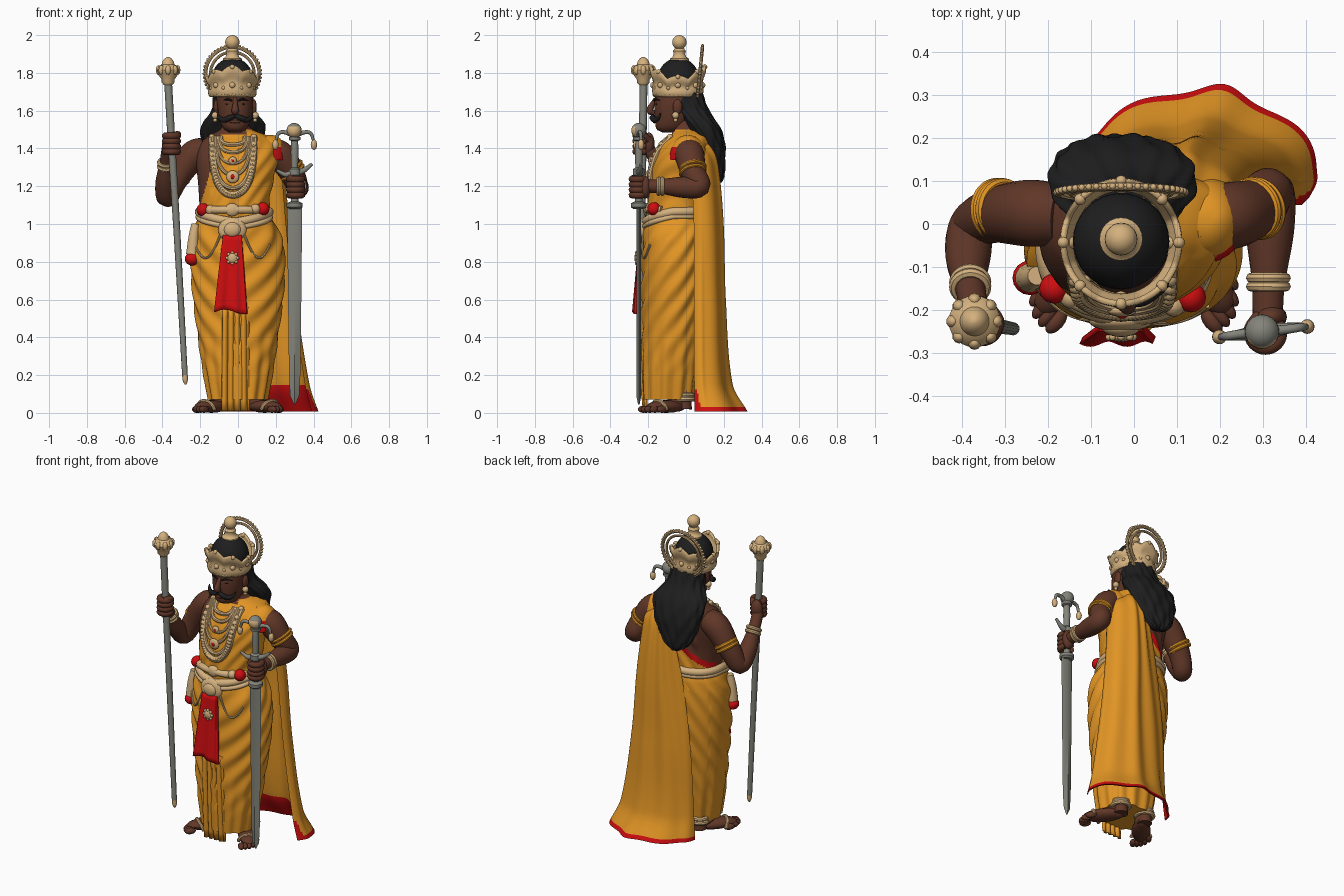
import bpy, bmesh, math
from math import sin, cos, pi, copysign
from mathutils import Vector, Matrix, Euler

if "Cube" in bpy.data.objects:
    bpy.data.objects.remove(bpy.data.objects["Cube"])

def mat(name, *c):
    m = bpy.data.materials.new(name)
    m.diffuse_color = (*c, 1)
    m.use_nodes = True
    m.node_tree.nodes["Principled BSDF"].inputs["Base Color"].default_value = m.diffuse_color
    return m
SKIN, ORANGE, RED = mat("brown skin", .118, .038, .021), mat("orange cloth", .76, .30, .018), mat("red cloth", .62, .004, .005)
GOLD, BLACK, STEEL = mat("pale gold", .66, .44, .21), mat("black hair", .013, .013, .014), mat("grey steel", .23, .23, .2)

def finish(name, bm, mats, rule=None, us=None):
    bmesh.ops.recalc_face_normals(bm, faces=bm.faces)
    me = bpy.data.meshes.new(name)
    if rule:
        for i, f in enumerate(bm.faces):
            f.material_index = rule(f.calc_center_median(), f.normal, us[i] if i < len(us) else 0)
    bm.to_mesh(me); bm.free()
    for m in (mats if isinstance(mats, list) else [mats]):
        me.materials.append(m)
    ob = bpy.data.objects.new(name, me)
    bpy.context.collection.objects.link(ob)
    return ob

def grid(name, fn, nu, nv, mats, closed=True, caps=True, rule=None, solid=0):
    bm = bmesh.new()
    us, cols = [], nu if closed else nu + 1
    V = [[bm.verts.new(fn(i / nu, j / nv)) for i in range(cols)] for j in range(nv + 1)]
    for j in range(nv):
        for i in range(nu):
            k = (i + 1) % cols
            bm.faces.new((V[j][i], V[j][k], V[j + 1][k], V[j + 1][i]))
            us.append((i + .5) / nu)
    if closed and caps:
        bm.faces.new(V[0][::-1]); bm.faces.new(V[-1])
    ob = finish(name, bm, mats, rule, us)
    if solid:
        md = ob.modifiers.new("thickness", 'SOLIDIFY'); md.thickness = solid; md.offset = 0
    return ob

def at(rows, k):
    """Smooth interpolation of rows keyed by their first value."""
    k = min(max(k, rows[0][0]), rows[-1][0])
    n, i = len(rows), 0
    while i < n - 2 and rows[i + 1][0] < k:
        i += 1
    p, q = rows[i], rows[i + 1]
    h = q[0] - p[0]; t = (k - p[0]) / h
    def slope(j, c):
        a, b = rows[max(j - 1, 0)], rows[min(j + 1, n - 1)]
        return (b[c] - a[c]) / (b[0] - a[0])
    return [p[c] * (2*t**3 - 3*t*t + 1) + q[c] * (3*t*t - 2*t**3) + h * slope(i, c) * (t**3 - 2*t*t + t)
            + h * slope(i + 1, c) * (t**3 - t*t) for c in range(1, len(p))]

def loft(name, rows, mats, n=72, m=40, ripple=lambda a, z: 0, e=.9, rule=None):
    sp = lambda t: copysign(abs(t) ** e, t)
    def f(u, v):
        a, z = 2 * pi * u, rows[0][0] + v * (rows[-1][0] - rows[0][0])
        cx, cy, rx, ry = at(rows, z)
        d = ripple(a, z)
        return (cx + (rx + d) * sp(sin(a)), cy - (ry + d) * sp(cos(a)), z)
    return grid(name, f, n, m, mats, rule=rule)

def front(rows, x, z, off=0, e=.9):
    cx, cy, rx, ry = at(rows, z)
    return Vector((x, cy - ry * max(.03, 1 - abs((x - cx) / rx) ** (2 / e)) ** (e / 2) - off, z))

def lathe(name, prof, x, y, m, n=24):
    f = lambda u, v: (x + prof[round(v * (len(prof) - 1))][1] * sin(2*pi*u), y + prof[round(v * (len(prof) - 1))][1] * cos(2*pi*u), prof[round(v * (len(prof) - 1))][0])
    return grid(name, f, n, len(prof) - 1, m)

def balls(name, items, m, rot=(0, 0, 0), seg=16):
    bm = bmesh.new()
    for c, r in items:
        r = r if isinstance(r, tuple) else (r, r, r)
        M = Matrix.Translation(c) @ Euler(rot).to_matrix().to_4x4() @ Matrix.Diagonal((*r, 1))
        bmesh.ops.create_uvsphere(bm, u_segments=seg, v_segments=max(6, seg // 2), radius=1, matrix=M)
    return finish(name, bm, m)

def tube(name, pts, radii, m, sides=12, closed=False, sub=6):
    if not isinstance(radii, (list, tuple)):
        radii = [radii] * len(pts)
    rows = [(i, *p, r) for i, (p, r) in enumerate(zip(pts, radii))]
    if closed:
        rows.append((len(pts), *pts[0], radii[0]))
    N = (len(rows) - 1) * sub
    S = [at(rows, i / sub) for i in range(N + 1)]
    P, F, nrm = [Vector(s[:3]) for s in S], [], None
    for i in range(N + 1):
        t = (P[min(i + 1, N)] - P[max(i - 1, 0)]).normalized()
        nrm = t.orthogonal().normalized() if nrm is None else (nrm - t * nrm.dot(t)).normalized()
        F.append((nrm, t.cross(nrm)))
    def f(u, v):
        i = round(v * N)
        return P[i] + S[i][3] * (F[i][0] * cos(2*pi*u) + F[i][1] * sin(2*pi*u))
    return grid(name, f, sides, N, m, caps=not closed)

def ring_pts(c, axis, r, n=24):
    q = Vector(axis).to_track_quat('Z', 'Y')
    return [Vector(c) + q @ Vector((r * cos(2*pi*i/n), r * sin(2*pi*i/n), 0)) for i in range(n)]

def ring(name, c, axis, r, tr, m):
    return tube(name, ring_pts(c, axis, r), tr, m, 8, True, 2)

# torso: bare right shoulder, wrapped cloth elsewhere
TORSO = [(.95, -.02, -.05, .2, .165), (1.07, -.02, -.05, .185, .155), (1.2, -.015, -.045, .195, .152), (1.33, -.005, -.025, .215, .152),
         (1.42, 0, .005, .205, .135), (1.47, 0, .025, .15, .105), (1.5, -.01, .01, .085, .08), (1.56, -.015, -.03, .06, .065)]
def torso_rule(c, n, u):
    if c.x > .045 and c.z < 1.5: return 1
    if c.y > -.02:
        line = 1.2625 + .75 * c.x
        return 0 if c.z > line else (2 if c.z > line - .04 else 1)
    return 1 if c.x > -.2 + .3 * (c.z - 1.1) and c.z < 1.475 else 0
loft("torso", TORSO, [SKIN, ORANGE, RED], 112, 70, lambda a, z: .004 * sin(50 * (z - .3 * sin(a))) * (z < 1.45 and sin(a) > -.6), rule=torso_rule)

# lower wrap with draped folds
WRAP = [(.07, 0, -.09, .155, .14), (.2, 0, -.085, .18, .15), (.4, 0, -.075, .21, .162), (.7, 0, -.06, .243, .175),
        (.9, -.005, -.055, .242, .175), (1, -.015, -.05, .21, .165), (1.04, -.02, -.05, .188, .155)]
def folds(a, z):
    b = min(a, 2 * pi - a)
    w = min(1, max(0, (z - .15) / .4)) * min(1, (1.04 - z) / .1)
    return w * .007 * sin(42 * (z - .16 * b - .03 * b * b)) * (1 if b < 2.2 else .5) + .006 * cos(13 * a) * min(1, max(0, (.5 - z) / .3))
loft("lower_wrap", WRAP, ORANGE, 144, 80, folds)
grid("front_pleats", lambda u, v: (-.012 + (u - .5) * (.13 + .01 * v), -.235 - .007 * sin(u * 8 * pi) + .02 * v * v, .56 - .55 * v),
     48, 10, ORANGE, False, solid=.015)

# long cape falling from the left shoulder, red hem and lining edge
CAPE = [(.008, -.145, .115, -.07, .235, .13, .315, .28, .29, .425, .16, .40, .05), (.15, -.135, .11, -.06, .185, .1, .235, .24, .225, .37, .13, .365, .05),
        (.6, -.115, .12, -.03, .175, .1, .2, .2, .195, .3, .12, .3, .05), (1, -.065, .125, .02, .17, .1, .19, .18, .185, .27, .11, .26, .05),
        (1.3, 0, .13, .05, .155, .1, .165, .16, .16, .24, .09, .235, .03), (1.42, .03, .11, .07, .13, .11, .135, .16, .125, .225, .07, .22, 0),
        (1.5, .04, .04, .07, .05, .1, .05, .13, .04, .16, .02, .16, -.02)]
def cape(u, v):
    t, inner = (2 * u, 0) if u < .5 else (2 - 2 * u, 1)
    z = 1.5 - 1.492 * v ** 1.1 if v < 1 else .008
    r = at(CAPE, z)
    p = Vector(at([(i / 5, r[2*i], r[2*i+1]) for i in range(6)], t))
    d = (p - Vector((.12, -.1))).normalized()
    p += d * ((.004 + .005 * v) * sin(t * 9 * pi) - .012 * inner)
    drop = .5 * max(0, p.x - .08) * min(1, max(0, (z - 1.3) / .15))
    return (p.x, p.y, z - drop)
def cape_rule(c, n, u):
    if u > .5: return int(c.z < .15)
    return int(c.z < .042 or (u - .47) / .03 > c.z / .14)
grid("cape", cape, 140, 70, [ORANGE, RED], rule=cape_rule)
grid("shoulder_drape", lambda u, v: (.165 + (.02 + .075 * sin(v * pi / 2)) * sin(2*pi*u), .01 + .1 * sin(v * pi / 2 + .05) * cos(2*pi*u), 1.34 + .13 * cos(v * pi / 2)),
     40, 20, [ORANGE, RED], rule=lambda c, n, u: int(c.z < 1.405 and c.x > .185 and c.y < .05))

# head and face
HEAD = [(1.485, -.015, -.085, .03, .04), (1.5, -.015, -.085, .058, .07), (1.55, -.015, -.07, .082, .093),
        (1.62, -.015, -.06, .094, .108), (1.7, -.018, -.05, .098, .11), (1.78, -.02, -.045, .09, .1)]
loft("head", HEAD, SKIN, 48, 24)
tube("nose", [(-.015, -.16, 1.665), (-.015, -.18, 1.63), (-.015, -.19, 1.6), (-.015, -.165, 1.585)], [.01, .014, .02, .012], SKIN)
tube("lips", [(-.045, -.155, 1.54), (-.015, -.167, 1.542), (.015, -.155, 1.54)], [.004, .009, .004], SKIN)
for s, side in ((-1, "right"), (1, "left")):
    X = lambda d: -.015 + s * d
    tube(side + "_moustache", [(X(.003), -.175, 1.572), (X(.03), -.178, 1.562), (X(.06), -.162, 1.55), (X(.085), -.145, 1.565), (X(.093), -.135, 1.585)],
         [.01, .015, .014, .009, .003], BLACK, 10)
    tube(side + "_brow", [(X(.015), -.166, 1.652), (X(.04), -.162, 1.661), (X(.07), -.133, 1.652)], [.005, .006, .003], BLACK, 8)
    balls(side + "_eye", [((X(.038), -.152, 1.635), (.014, .01, .006))], BLACK)
    balls(side + "_ear", [((X(.1), -.045, 1.62), (.014, .025, .04))], SKIN)
    balls(side + "_earring", [((X(.106), -.055, 1.575), .019), ((X(.106), -.055, 1.55), .011)], GOLD)

# hair
HAIR = [(1.22, -.045, .17, .02, .015), (1.25, -.045, .16, .07, .04), (1.32, -.04, .145, .12, .06), (1.42, -.03, .13, .155, .075),
        (1.52, -.025, .09, .168, .085), (1.6, -.025, .035, .115, .085), (1.7, -.025, -.005, .1, .09)]
loft("long_hair", HAIR, BLACK, 96, 36, lambda a, z: .003 * sin(14 * a + 25 * z) + .003 * sin(9 * a - 40 * z))
balls("hair_dome", [((-.03, -.04, 1.76), (.112, .112, .12))], BLACK, seg=32)

# crown, topknot and halo
rim = lambda a: .085 + .055 * cos(a) ** 2 + .025 * abs(cos(4 * a))
def crown(u, v):
    a = 2 * pi * u
    r = .113 + .02 * v + .005 * sin(v * 3 * pi)
    return (-.03 + r * sin(a), -.043 - (r + .008) * cos(a), 1.675 + v * rim(a))
grid("crown", crown, 96, 14, GOLD, caps=False, solid=.014)
around = lambda n, r, z, o=0: [(-.03 + r * sin(2*pi*(i+o)/n), -.043 - (r + .008) * cos(2*pi*(i+o)/n), z) for i in range(n)]
balls("crown_beads", [(p, .009) for p in around(36, .118, 1.685)], GOLD, seg=8)
balls("crown_bosses", [(p, .017) for p in around(8, .121, 1.735)] + [(p, .011) for p in around(8, .121, 1.72, .5)], GOLD, seg=10)
balls("crown_peaks", [(crown(i / 8, .95), .014) for i in range(8)], GOLD, seg=10)
lathe("topknot_base", [(1.85, .05), (1.875, .05), (1.885, .036), (1.9, .03), (1.915, .034), (1.93, .025)], -.03, -.035, GOLD)
balls("topknot", [((-.03, -.035, 1.962), .038)], GOLD, seg=24)
HC, HA = (-.03, .073, 1.795), (0, 1, -.1)
ring("halo_outer", HC, HA, .142, .009, GOLD)
ring("halo_inner", HC, HA, .116, .008, GOLD)
balls("halo_beads", [(p, .008) for p in ring_pts(HC, HA, .15, 48)], GOLD, seg=8)

# necklaces
def loop(w, d, n=21, cx=-.027, off=.004):
    return [front(TORSO, cx - w * cos(pi * i / (n - 1)) * (1 - .15 * cos(pi * i / (n - 1)) ** 2), 1.46 - d * sin(pi * i / (n - 1)) ** .8, off) for i in range(n)]
for i, (w, d, r) in enumerate([(.075, .04, .012), (.085, .08, .011), (.095, .14, .009), (.105, .2, .01), (.12, .27, .012), (.135, .31, .015)]):
    tube("necklace_%d" % i, loop(w, d), r, GOLD, 8, sub=2)
balls("garland_beads", [(p, .017) for p in loop(.13, .305, 41, off=.008)], GOLD, seg=8)
for i, (z, r) in enumerate([(1.335, .022), (1.25, .034)]):
    balls("pendant_%d" % i, [(front(TORSO, -.028, z, .01), (r, .014, r))], GOLD)
    balls("pendant_gem_%d" % i, [(front(TORSO, -.028, z, .022), (r * .35, .006, r * .35))], RED, seg=10)

# belts, buckle, loincloth, hanging ornaments
def belt(name, z0, rise, r, off, n=48, span=pi):
    pts = []
    for i in range(n):
        a = -span + 2 * span * i / (n if span == pi else n - 1)
        z = z0 + rise * min(1, abs(a) / 1.5)
        cx, cy, rx, ry = at(WRAP if z < 1.04 else TORSO, z)
        pts.append((cx + (rx + off) * copysign(abs(sin(a)) ** .9, a), cy - (ry + off) * copysign(abs(cos(a)) ** .9, cos(a)), z))
    tube(name, pts, r, GOLD, 10, span == pi, 2)
belt("upper_belt", 1.075, 0, .021, .0, 20, 1.1)
belt("lower_belt", 1.01, .055, .024, .0)
belt("belt_cord", .98, .06, .014, .004)
balls("buckle", [((-.03, -.225, .97), (.075, .025, .065)), ((-.03, -.24, .97), (.045, .022, .04)), ((-.03, -.205, 1.075), (.04, .022, .035))], GOLD, seg=24)
balls("belt_pompoms", [((-.185, -.15, 1.075), .035), ((.132, -.17, 1.08), .035)], RED)
balls("pompom_caps", [((-.145, -.17, 1.075), .027), ((.092, -.188, 1.08), .027)], GOLD)
grid("loincloth", lambda u, v: (-.03 - .008 * v + (u - .5) * (.1 + .07 * v), -.24 - .03 * v - .006 * sin(u * 4 * pi) * v, .94 - .405 * v + .012 * sin(u * 5) * v),
     30, 14, RED, False, solid=.018)
balls("loincloth_brooch", [((-.03, -.262, .82), (.028, .012, .028))] + [((-.03 + .028 * cos(k * pi / 4), -.262, .82 + .028 * sin(k * pi / 4)), .009) for k in range(8)], GOLD, seg=10)
for s, side in ((-1, "right"), (1, "left")):
    tube(side + "_hip_chain", [front(WRAP, -.03 + s * (.06 + .14 * t), .95 - .13 * sin(pi * t * .85), .004) for t in [k / 8 for k in range(9)]], .006, GOLD, 8, sub=2)
tube("hip_pouch", [(-.225, -.12, 1.0), (-.235, -.125, .93), (-.242, -.125, .84)], [.022, .028, .034], GOLD)
balls("hip_pouch_tassel", [((-.242, -.125, .815), (.04, .04, .035))], RED)

# arms with bands
tube("right_arm", [(-.17, .02, 1.39), (-.24, .025, 1.36), (-.325, .02, 1.24), (-.375, -.01, 1.145), (-.385, -.08, 1.22), (-.38, -.145, 1.32), (-.37, -.2, 1.4)],
     [.07, .078, .064, .056, .052, .036, .034], SKIN, 20)
tube("left_arm", [(.16, .015, 1.39), (.225, .02, 1.36), (.285, .04, 1.27), (.315, .07, 1.2), (.315, -.02, 1.195), (.312, -.14, 1.2), (.31, -.22, 1.2)],
     [.07, .078, .066, .058, .056, .038, .035], SKIN, 20)
for i, k in enumerate((-.01, .01)):
    ring("right_armlet_%d" % i, (-.312 - k * .6, .034, 1.268 - k), (-.08, 0, -.12), .061, .012, ORANGE)
    ring("left_armlet_%d" % i, (.284 + k * .5, .036, 1.285 - k), (.06, .02, -.09), .064, .01, ORANGE)
    ring("right_bracelet_%d" % i, (-.38, -.14 - k * .5, 1.315 + k), (0, -.065, .1), .037, .012, GOLD)
    ring("left_bracelet_%d" % i, (.312, -.135 + k, 1.2), (0, 1, 0), .04, .012, GOLD)

def fist(side, x, y, z, s):
    for k in range(4):
        tube("%s_finger_%d" % (side, k), [(x + s * .033 * cos(a), y + .034 * sin(a), z - .042 + .028 * k) for a in [.7 - .62 * j for j in range(8)]], .018, SKIN, 10, sub=3)
    balls(side + "_palm", [((x + s * .012, y + .036, z), (.038, .03, .06))], SKIN)
    tube(side + "_thumb", [(x - s * .015, y + .035, z + .02), (x - s * .036, y, z + .05), (x - s * .01, y - .035, z + .052)], [.018, .016, .011], SKIN, 10)
fist("right", -.352, -.232, 1.425, -1)
fist("left", .305, -.252, 1.195, 1)

# mace
tube("mace_shaft", [(-.37, -.225, 1.75), (-.347, -.23, 1.35), (-.32, -.236, .9), (-.281, -.243, .2)], [.021, .02, .018, .015], STEEL, 14)
tube("mace_tip", [(-.281, -.243, .2), (-.279, -.243, .17), (-.278, -.243, .15)], [.0155, .013, .004], GOLD, 14)
lathe("mace_head", [(1.735, .022), (1.75, .034), (1.765, .034), (1.79, .052), (1.815, .06), (1.835, .05), (1.845, .034), (1.86, .03), (1.875, .02), (1.885, .005)], -.37, -.226, GOLD)
balls("mace_petals", [((-.37 + .05 * cos(k * pi / 4), -.226 + .05 * sin(k * pi / 4), 1.815), (.016, .016, .026)) for k in range(8)], GOLD, seg=10)

# sword
SX, SY = .3, -.25
BL = [(.045, .004), (.09, .024), (.2, .03), (.6, .035), (1.1, .04)]
grid("sword_blade", lambda u, v: (SX + BL[round(v*4)][1] * cos(2*pi*u), SY + min(.013, BL[round(v*4)][1]) * sin(2*pi*u), BL[round(v*4)][0]), 4, 4, STEEL)
lathe("sword_grip", [(1.08, .03), (1.09, .042), (1.11, .042), (1.12, .02), (1.25, .02), (1.26, .03), (1.29, .03), (1.3, .018), (1.38, .021), (1.44, .018), (1.445, .03), (1.46, .03)], SX, SY, STEEL)
# pommel: pale front, grey behind and on top
pommel = balls("sword_pommel", [((.297, SY, 1.495), .04)], GOLD, seg=24)
pommel.data.materials.append(STEEL)
for f in pommel.data.polygons:
    f.material_index = int(f.center.y > SY - .015 or f.center.z > 1.515)
tube("sword_guard", [(.205, -.262, 1.285), (.25, -.257, 1.262), (SX, SY, 1.27), (.35, -.243, 1.285), (.392, -.237, 1.318)], [.008, .014, .02, .014, .008], STEEL)
for s, side in ((-1, "right"), (1, "left")):
    tube(side + "_pommel_arm", [(.3, SY, 1.465), (.3 + s * .05, SY + s * .005, 1.485), (.3 + s * .085, SY + s * .01, 1.48), (.3 + s * .1, SY + s * .012, 1.44)], [.014, .011, .01, .007], STEEL)
    balls(side + "_pommel_drop", [((.3 + s * .102, SY + s * .012, 1.42), (.017, .017, .028))], GOLD)

# feet, legs and anklets
    R = .68
    d, p = Vector((s * sin(R), -cos(R), 0)), Vector((s * cos(R), sin(R), 0))
    C = Vector((s * .142, -.105, .034))
    tube(side + "_ankle", [(s * .09, -.01, .02), (s * .09, -.01, .08), (s * .095, -.025, .24)], [.042, .038, .055], SKIN, 16)
    balls(side + "_foot", [(C, (.056, .125, .034)), (C - d * .07 + Vector((0, 0, .014)), (.042, .065, .042))], SKIN, (0, 0, s * R))
    balls(side + "_toes", [(C + d * (.118 - .006 * (k - 1) ** 2 * (k > 1)) + p * (k - 2) * .023 + Vector((0, 0, -.015)), (.016 if k else .019, .034, .019)) for k in range(5)], SKIN, (0, 0, s * R))
    for i, (r, z) in enumerate([(.044, .095), (.049, .073)]):
        ring("%s_anklet_%d" % (side, i), (s * .09, -.012, z), (0, 0, 1), r, .014, GOLD)
    tube(side + "_foot_chain", [C + d * (.04 + .02 * sin(a)) + p * .056 * cos(a) + Vector((0, 0, -.018 + .048 * sin(a))) for a in [pi * k / 8 for k in range(9)]], .01, GOLD, 8, sub=2)

bpy.ops.object.select_all(action='SELECT')
bpy.context.view_layer.objects.active = bpy.context.selected_objects[0]
bpy.ops.object.shade_smooth_by_angle(angle=math.radians(40))
